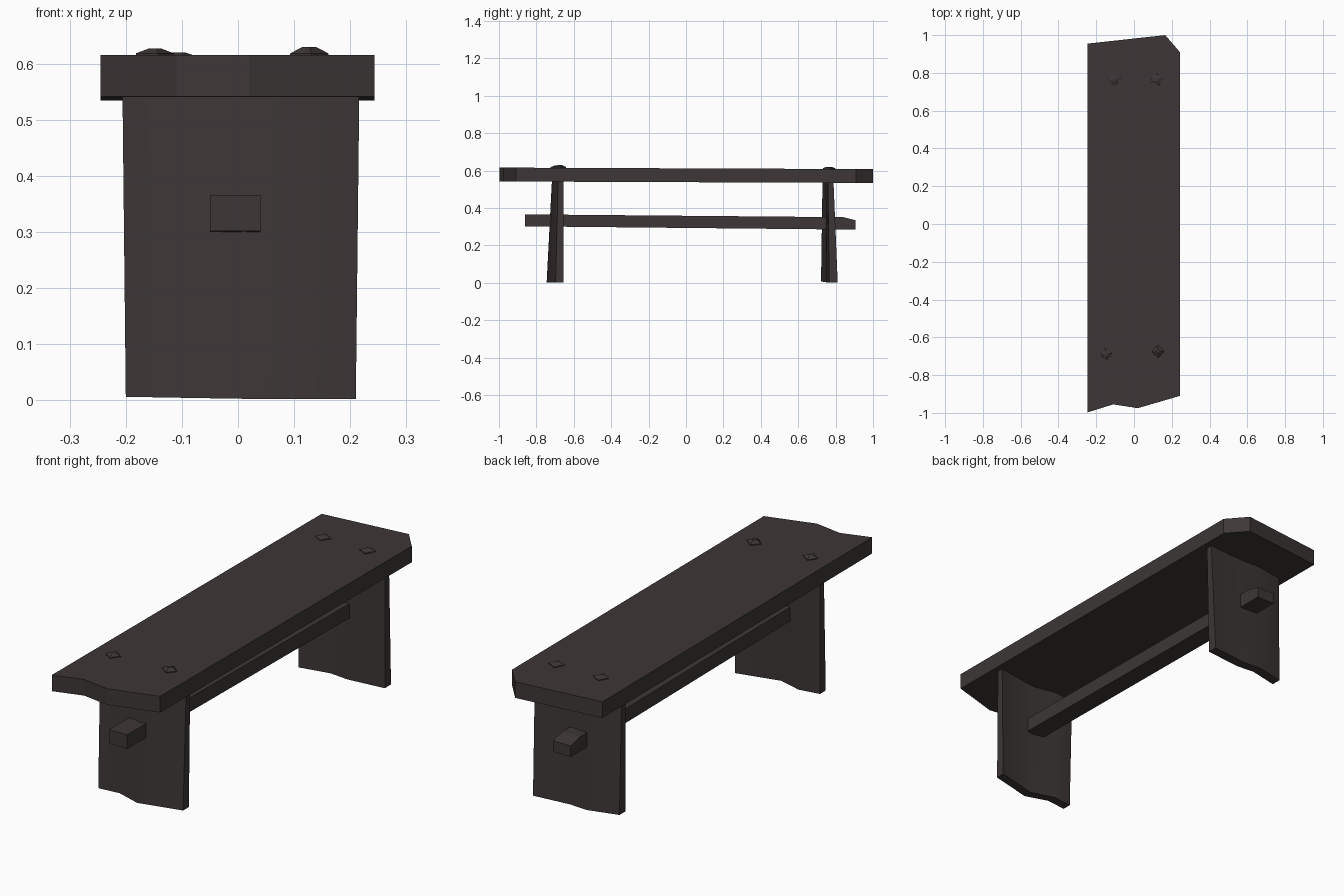
import bpy, bmesh, math

if "Cube" in bpy.data.objects:
    bpy.data.objects.remove(bpy.data.objects["Cube"])

wood = bpy.data.materials.new("dark weathered wood")
wood.diffuse_color = (0.047, 0.038, 0.037, 1)
wood.use_nodes = True
wood.node_tree.nodes["Principled BSDF"].inputs["Base Color"].default_value = wood.diffuse_color


def loft(name, rings, smooth=None):
    """Solid through rings of equal point count, capped at both ends."""
    bm = bmesh.new()
    loops = [[bm.verts.new(p) for p in ring] for ring in rings]
    n = len(loops[0])
    for a, b in zip(loops, loops[1:]):
        for i in range(n):
            j = (i + 1) % n
            bm.faces.new((a[i], a[j], b[j], b[i]))
    bm.faces.new(loops[0])
    bm.faces.new(loops[-1])
    bmesh.ops.recalc_face_normals(bm, faces=bm.faces)
    me = bpy.data.meshes.new(name)
    bm.to_mesh(me)
    bm.free()
    me.materials.append(wood)
    ob = bpy.data.objects.new(name, me)
    bpy.context.collection.objects.link(ob)
    if smooth:
        bpy.ops.object.select_all(action='DESELECT')
        ob.select_set(True)
        bpy.context.view_layer.objects.active = ob
        bpy.ops.object.shade_smooth_by_angle(angle=math.radians(smooth))
    return ob


# Seat: rough-sawn plank with uneven ends, dipping slightly to the back
outline = [(-.245, -.997), (-.11, -.955), (.02, -.975), (.243, -.91),
           (.243, .91), (.165, 1.0), (-.245, .955)]
loft("seat", [[(x, y, z - .004 * y) for x, y in outline] for z in (.538, .612)])


# Legs: wavy upright boards that narrow in depth towards the seat
def leg(name, front, thickness, y_top, top_depth):
    back = [(x, y + thickness) for x, y in reversed(front)]
    foot = front + back
    top = [(x * 1.03, y_top + (y - y_top) * top_depth) for x, y in foot]
    loft(name, [[(x, y, .003 - .018 * x if x < 0 else .003) for x, y in foot],
                [(x, y, .56) for x, y in top]], 40)


leg("front_leg", [(-.2, -.725), (-.1, -.712), (.01, -.745), (.21, -.697)],
    .042, -.655, .68)
leg("back_leg", [(-.2, .722), (-.06, .755), (.03, .748), (.207, .766)],
    .045, .745, .65)

# Stretcher: bar passing through both legs, cut unevenly at the back
loft("stretcher", [
    [(x, y, z0 + dz) for x, z0 in ((-.05, 0), (.04, 0))
     for dz in ((.302, .366) if x < 0 else (.366, .302))]
    if y < 0 else
    [(-.05, y, .285), (-.05, y, zt), (.04, y, zt), (.04, y, .285)]
    for y, zt in ((-.86, 0), (.84, .351), (.905, .335))])

# Pegs: low diamond-shaped heads on the seat
for i, (x, y, h, turn) in enumerate([(-.105, .765, .620, 15), (.12, .765, .620, 20),
                                     (-.148, -.69, .627, 10), (.127, -.675, .630, 5)]):
    rings = []
    for r, z in ((.035, .60), (.034, .616 - .004 * y), (.012, h)):
        rings.append([(x + r * math.cos(math.radians(turn + 90 * k)),
                       y + r * math.sin(math.radians(turn + 90 * k)), z) for k in range(4)])
    loft("peg_%d" % (i + 1), rings)
